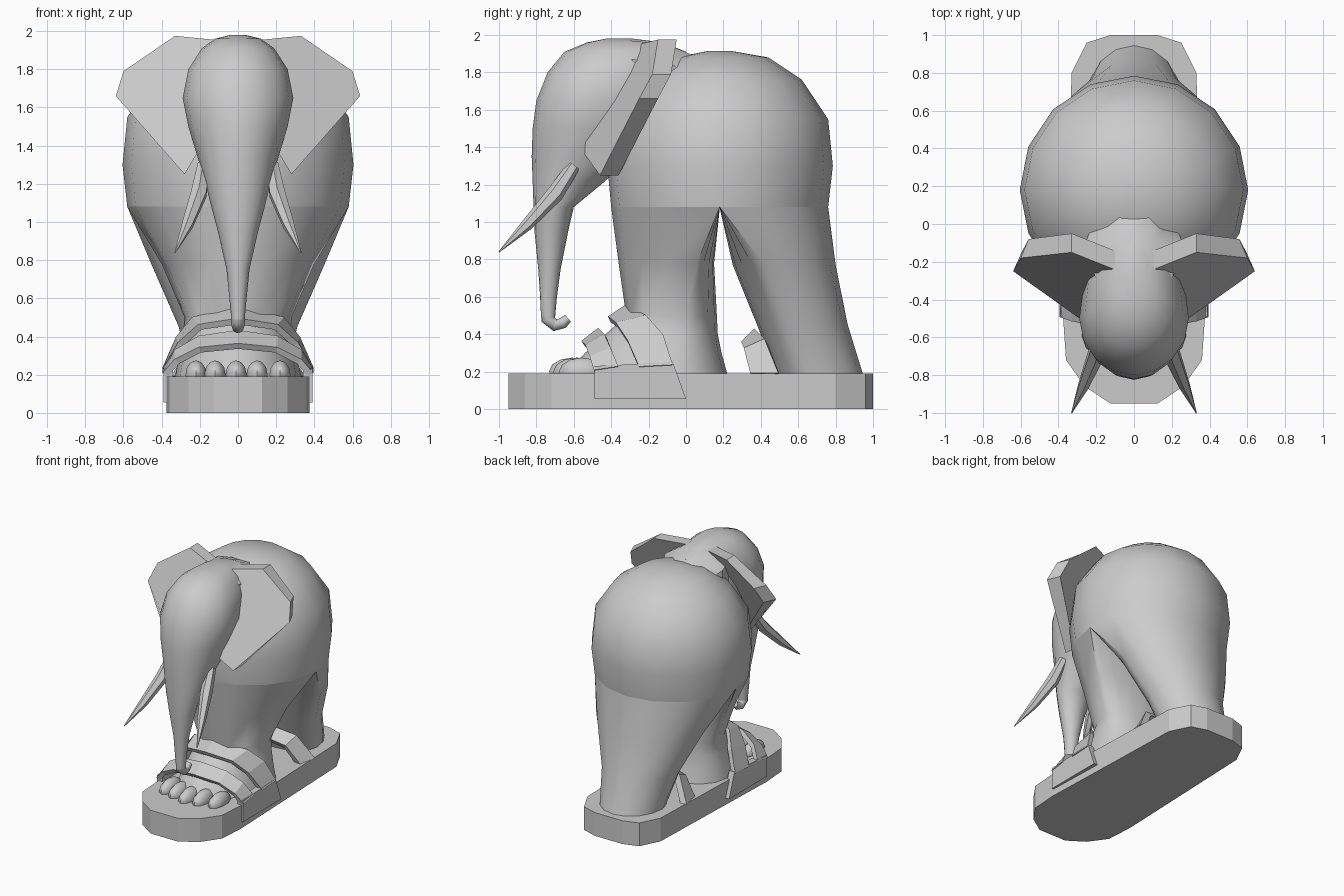
import bpy, bmesh, math
from mathutils import Vector

if "Cube" in bpy.data.objects:
    bpy.data.objects.remove(bpy.data.objects["Cube"])

grey = bpy.data.materials.new("stone grey")
grey.diffuse_color = (0.6, 0.6, 0.6, 1)
grey.use_nodes = True
grey.node_tree.nodes["Principled BSDF"].inputs["Base Color"].default_value = grey.diffuse_color


def finish(name, bm, angle=None):
    """Turn a bmesh into an object; smooth it below the given angle."""
    bmesh.ops.recalc_face_normals(bm, faces=bm.faces[:])
    me = bpy.data.meshes.new(name)
    bm.to_mesh(me)
    bm.free()
    me.materials.append(grey)
    ob = bpy.data.objects.new(name, me)
    bpy.context.collection.objects.link(ob)
    if angle:
        bpy.ops.object.select_all(action='DESELECT')
        ob.select_set(True)
        bpy.context.view_layer.objects.active = ob
        bpy.ops.object.shade_smooth_by_angle(angle=math.radians(angle))
    return ob


def skin(name, rings, angle=None, caps=(True, True)):
    """Bridge equal-length rings of points."""
    bm = bmesh.new()
    vs = [[bm.verts.new(p) for p in r] for r in rings]
    n = len(vs[0])
    for a, b in zip(vs, vs[1:]):
        for i in range(n):
            j = (i + 1) % n
            bm.faces.new((a[i], a[j], b[j], b[i]))
    if caps[0]:
        bm.faces.new(vs[0])
    if caps[1]:
        bm.faces.new(vs[-1])
    return finish(name, bm, angle)


def egg(z, front, mid, back, w, n=16):
    """Horizontal ring with separate front and back reach."""
    pts = []
    for i in range(n):
        a = math.tau * i / n
        s = math.sin(a)
        pts.append((w * math.cos(a), mid + s * (back - mid if s > 0 else mid - front), z))
    return pts


def tube(name, path, n=6):
    """Tapered tube along (x, y, z, radius) stations."""
    pts = [Vector(p[:3]) for p in path]
    rings = []
    for k, p in enumerate(pts):
        d = (pts[min(k + 1, len(pts) - 1)] - pts[max(k - 1, 0)]).normalized()
        u = d.cross(Vector((1, 0, 0))).normalized()
        v = d.cross(u)
        rings.append([p + path[k][3] * (u * math.cos(math.tau * i / n) + v * math.sin(math.tau * i / n))
                      for i in range(n)])
    return skin(name, rings, 50)


def slab(name, pts, offset):
    """Polygon extruded along an offset."""
    o = Vector(offset)
    return skin(name, [[Vector(p) for p in pts], [Vector(p) + o for p in pts]])


def strap(name, front, back, thick):
    """Arched band from half edges, mirrored over x."""
    def full(e):
        return [(-x, y, z) for x, y, z in reversed(e[1:])] + list(e)
    bm = bmesh.new()
    f, b = ([bm.verts.new(p) for p in full(e)] for e in (front, back))
    for i in range(len(f) - 1):
        bm.faces.new((f[i], f[i + 1], b[i + 1], b[i]))
    ob = finish(name, bm)
    m = ob.modifiers.new("thickness", 'SOLIDIFY')
    m.thickness, m.offset = thick, 0


def buckle(name, corners):
    """Open rectangular frame."""
    bm = bmesh.new()
    f = bm.faces.new([bm.verts.new(p) for p in corners])
    bmesh.ops.inset_region(bm, faces=[f], thickness=0.018)
    bm.faces.remove(f)
    m = finish(name, bm).modifiers.new("thickness", 'SOLIDIFY')
    m.thickness, m.offset = 0.03, 0


# Sole with chamfered ends
half = [(.125, -.95), (.26, -.86), (.36, -.72), (.375, -.5), (.33, .8), (.25, .96), (.125, 1.0)]
outline = half + [(-x, y) for x, y in reversed(half)]
slab("sole", [(x, y, 0) for x, y in outline], (0, 0, .19))

# Rounded trunk of the body
skin("body", [egg(z, f, .18, b, w) for z, f, b, w in [
    (1.08, -.40, .76, .58), (1.30, -.42, .785, .605), (1.55, -.38, .76, .58),
    (1.76, -.24, .62, .44), (1.88, -.06, .44, .26), (1.915, .12, .24, .06)]], 40, (False, True))

# Front column widening to a foot, and hind column
skin("front_leg", [egg(*r) for r in [
    (.19, -.64, -.05, .22, .33), (.30, -.54, -.04, .19, .31), (.40, -.43, -.02, .17, .29),
    (.50, -.32, 0, .165, .28), (.78, -.36, .06, .15, .40), (1.08, -.40, .18, .181, .58)]],
    40, (True, False))
skin("hind_leg", [egg(*r) for r in [
    (.19, .48, .66, .945, .25), (.45, .38, .55, .865, .31), (.77, .25, .42, .80, .45),
    (1.08, .179, .18, .76, .58)]], 40, (True, False))

# Head running down into the trunk
skin("head_and_trunk", [egg(*r) for r in [
    (.49, -.775, -.735, -.70, .035), (.60, -.78, -.74, -.69, .045), (.75, -.79, -.73, -.67, .06),
    (.95, -.81, -.72, -.63, .105), (1.08, -.815, -.70, -.60, .14), (1.22, -.82, -.66, -.43, .175),
    (1.35, -.825, -.58, -.30, .215), (1.50, -.82, -.54, -.15, .26), (1.65, -.80, -.50, -.05, .29),
    (1.80, -.74, -.47, -.02, .26), (1.91, -.65, -.42, .0, .19), (1.96, -.53, -.38, -.12, .12),
    (1.98, -.43, -.37, -.28, .04)]], 45)
tube("trunk_tip", [(0, -.738, .55, .037), (0, -.738, .48, .037), (0, -.70, .448, .032),
                   (0, -.66, .46, .03), (0, -.63, .485, .024)], 8)

# Neck ridge joining the ears to the back
skin("neck", [[(-w, y, 1.5), (-w, y, z - .1), (-w * .4, y, z), (w * .4, y, z), (w, y, z - .1), (w, y, 1.5)]
              for y, w, z in [(-.3, .2, 1.97), (-.1, .26, 1.95), (.03, .2, 1.895), (.14, .1, 1.895)]], 40)

# Ears and tusks on both sides
ear = [(.08, -.25, 1.95), (.33, -.15, 1.975), (.60, -.18, 1.79), (.64, -.25, 1.66),
       (.28, -.46, 1.25), (.19, -.57, 1.40)]
tusk = [(.18, -.60, 1.30, .035), (.205, -.70, 1.15, .046), (.265, -.85, .985, .032), (.33, -1.0, .84, .003)]
for side, s in (("left", -1), ("right", 1)):
    back = [(s * x * (.93 if x > .5 else 1), y + .10, z) for x, y, z in ear]
    skin(side + "_ear", [[(s * x, y, z) for x, y, z in ear], back])
    tube(side + "_tusk", [(s * x, y, z, r) for x, y, z, r in tusk])
    slab(side + "_strap_anchor", [(s * .39, -.49, .055), (s * .39, 0, .055), (s * .39, -.07, .25),
                                  (s * .39, -.49, .23)], (-s * .05, 0, 0))

# Sandal straps
strap("toe_strap", [(0, -.55, .35), (.2, -.53, .33), (.32, -.51, .27), (.38, -.49, .2)],
      [(0, -.46, .42), (.2, -.43, .39), (.32, -.40, .32), (.38, -.36, .22)], .035)
strap("instep_strap", [(0, -.41, .48), (.2, -.37, .45), (.3, -.31, .36), (.38, -.25, .22)],
      [(0, -.32, .54), (.23, -.21, .49), (.31, -.12, .39), (.38, -.07, .23)], .035)
strap("hind_strap", [(0, .31, .34), (.2, .32, .31), (.3, .35, .18)],
      [(0, .38, .41), (.22, .43, .36), (.33, .50, .18)], .05)

# Buckles on one side
buckle("toe_buckle", [(-.21, -.57, .305), (-.08, -.57, .32), (-.07, -.48, .42), (-.2, -.48, .40)])
buckle("instep_buckle", [(-.21, -.43, .45), (-.06, -.43, .475), (-.05, -.34, .55), (-.22, -.34, .525)])

# Toes
for i, x in enumerate((-.22, -.12, -.01, .1, .22)):
    bm = bmesh.new()
    bmesh.ops.create_uvsphere(bm, u_segments=10, v_segments=6, radius=1)
    for v in bm.verts:
        v.co = Vector((x + v.co.x * .058, -.61 + abs(x) * .25 + v.co.y * .125, .2 + v.co.z * .075))
    finish(f"toe_{i + 1}", bm, 60)
